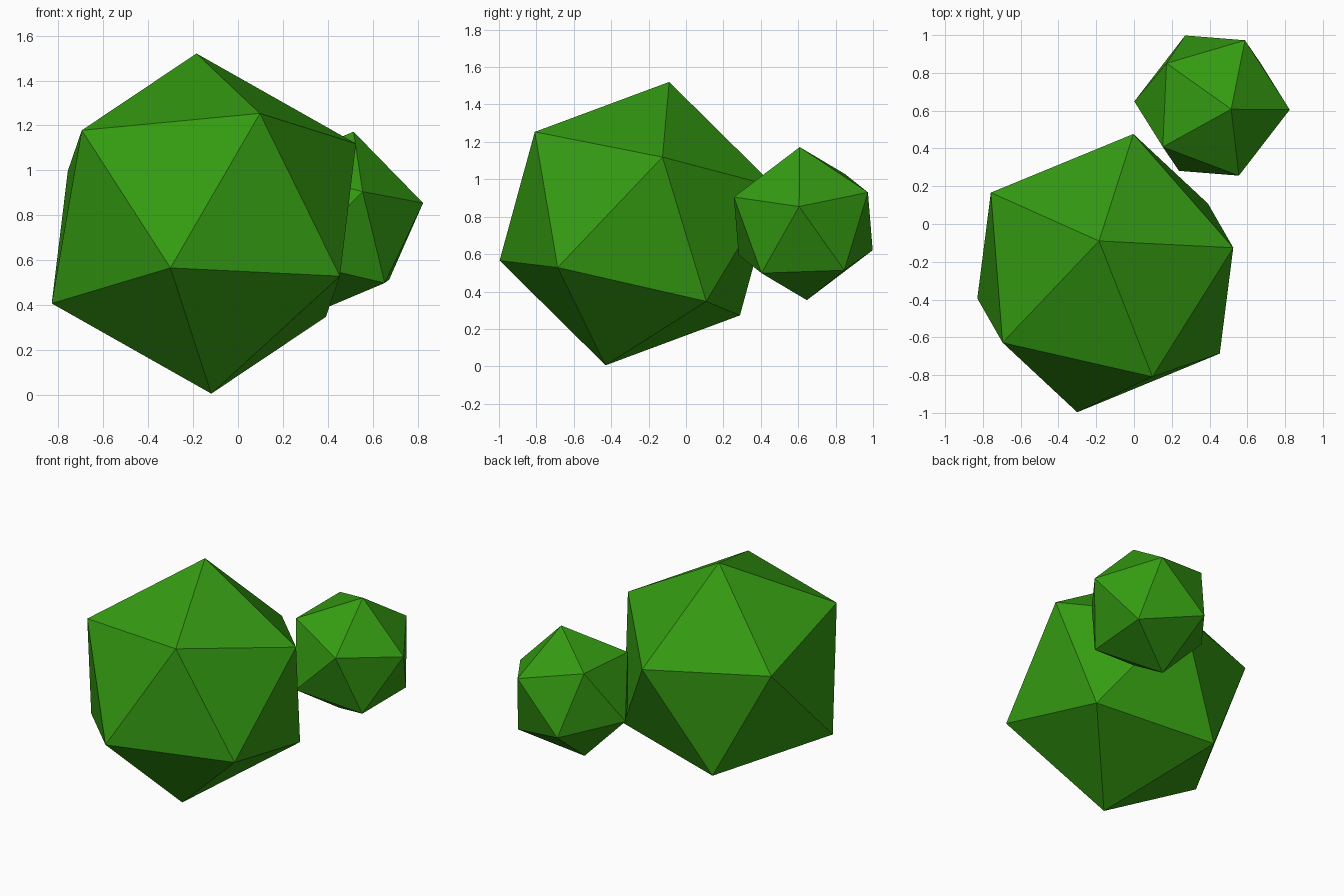
import bpy, bmesh
from mathutils import Matrix, Vector

if "Cube" in bpy.data.objects:
    bpy.data.objects.remove(bpy.data.objects["Cube"])

# Leaf green shared by both parts
green = bpy.data.materials.new("leaf_green")
green.diffuse_color = (0.035, 0.33, 0.006, 1)
green.use_nodes = True
green.node_tree.nodes["Principled BSDF"].inputs["Base Color"].default_value = green.diffuse_color


def frame(pole, side):
    """Rotation whose z axis is pole, with side lying in the xz plane."""
    z = Vector(pole).normalized()
    y = z.cross(Vector(side)).normalized()
    return Matrix((y.cross(z), y, z)).transposed()


def foliage(name, centre, radius, pole, side):
    """Icosahedron with one corner towards pole and a neighbouring one towards side."""
    bm = bmesh.new()
    bmesh.ops.create_icosphere(bm, subdivisions=1, radius=radius)
    top = max(bm.verts, key=lambda v: v.co.z)
    near = top.link_edges[0].other_vert(top)
    turn = frame(pole, side) @ frame(top.co, near.co).transposed()
    bmesh.ops.transform(bm, matrix=turn.to_4x4(), verts=bm.verts)
    mesh = bpy.data.meshes.new(name)
    bm.to_mesh(mesh)
    bm.free()
    mesh.materials.append(green)
    obj = bpy.data.objects.new(name, mesh)
    obj.location = centre
    bpy.context.collection.objects.link(obj)


# Large clump in front, small clump behind it to the right
foliage("large_bush", (-0.152, -0.26, 0.763), 0.777,
        (-0.033, 0.17, 0.757), (0.25, -0.55, 0.487))
foliage("small_bush", (0.413, 0.627, 0.763), 0.422,
        (0.101, -0.019, 0.407), (0.413, -0.022, 0.092))
